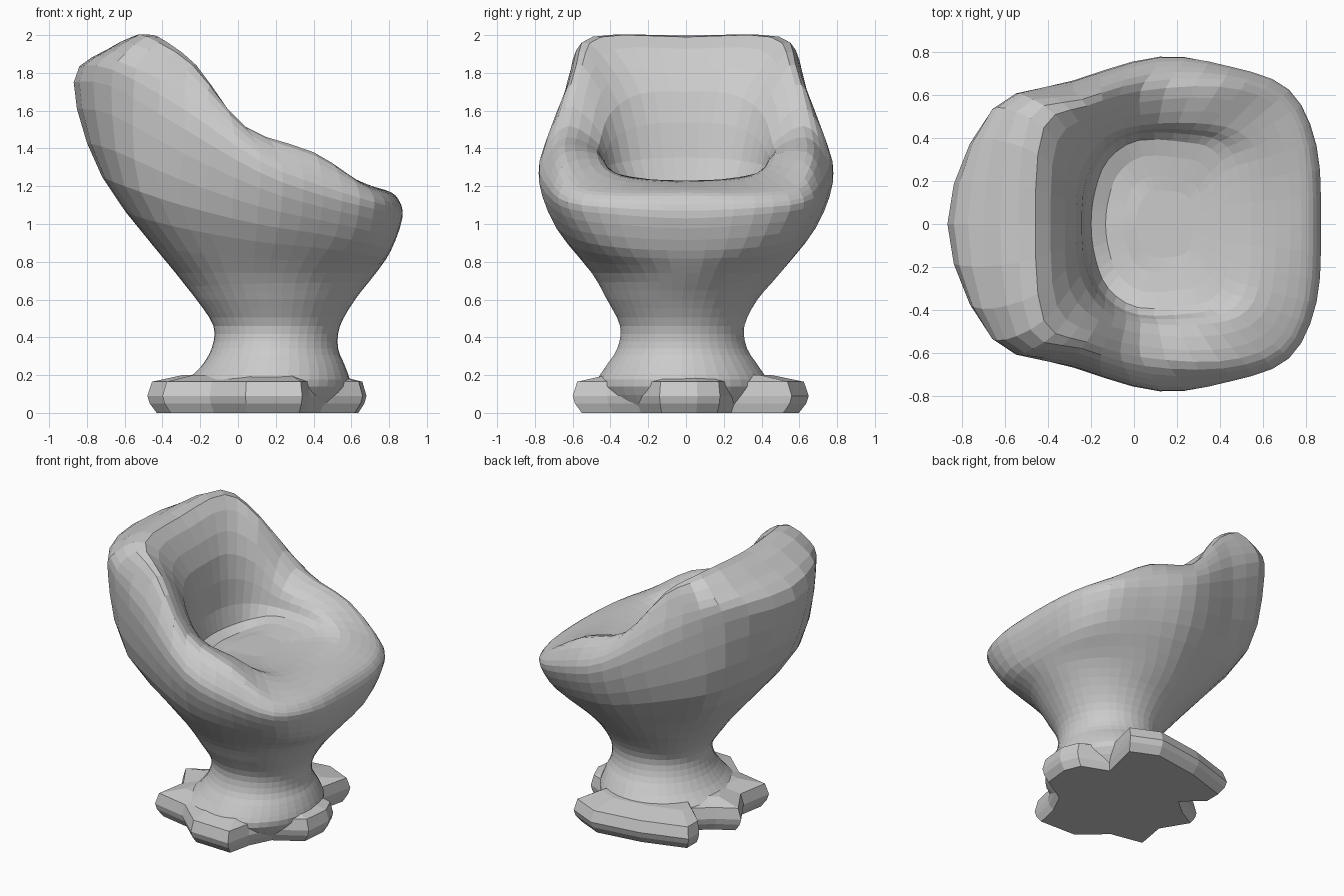
import bpy, bmesh, math
from mathutils import Vector

if "Cube" in bpy.data.objects:
    bpy.data.objects.remove(bpy.data.objects["Cube"])


def make_object(name, rings):
    """Skin a stack of closed rings and cap both ends, flat shaded."""
    bm = bmesh.new()
    rows = [[bm.verts.new(p) for p in ring] for ring in rings]
    n = len(rows[0])
    for a, b in zip(rows, rows[1:]):
        for i in range(n):
            j = (i + 1) % n
            bm.faces.new((a[i], a[j], b[j], b[i]))
    bm.faces.new(rows[0][::-1])
    bm.faces.new(rows[-1])
    bmesh.ops.recalc_face_normals(bm, faces=bm.faces[:])
    me = bpy.data.meshes.new(name)
    bm.to_mesh(me)
    bm.free()
    ob = bpy.data.objects.new(name, me)
    bpy.context.collection.objects.link(ob)
    return ob


def catmull(p0, p1, p2, p3, t):
    return 0.5 * (2 * p1 + (p2 - p0) * t + (2 * p0 - 5 * p1 + 4 * p2 - p3) * t * t
                  + (3 * p1 - p0 - 3 * p2 + p3) * t ** 3)


def smooth(pts, steps, closed):
    """Spline through the points."""
    n = len(pts)
    get = (lambda i: pts[i % n]) if closed else (lambda i: pts[max(0, min(n - 1, i))])
    out = [catmull(get(i - 1), get(i), get(i + 1), get(i + 2), k / steps)
           for i in range(n if closed else n - 1) for k in range(steps)]
    return out if closed else out + [pts[-1]]


def mirrored(half):
    """Complete a half loop (front centre to back centre) across y."""
    half = [Vector(p) for p in half]
    return half + [Vector((p.x, -p.y, p.z)) for p in half[-2:0:-1]]


def oval(z, x0, x1, ry, cy=-0.02):
    """Stem section; the stem sits slightly towards the front side."""
    cx, rx = (x0 + x1) / 2, (x1 - x0) / 2
    loop = mirrored([(cx + rx * math.cos(i * math.pi / 7),
                      ry * math.sin(i * math.pi / 7), z) for i in range(8)])
    return [p + Vector((0, cy, 0)) for p in loop]


# Chair shell: flared stem, outer bowl, rim, inner wall and seat in one skin
loops = [
    oval(0.01, -0.24, 0.50, 0.38),
    oval(0.14, -0.29, 0.59, 0.46),
    oval(0.24, -0.20, 0.57, 0.41),
    oval(0.34, -0.14, 0.53, 0.345),
    oval(0.46, -0.13, 0.54, 0.33),
    oval(0.60, -0.22, 0.62, 0.40),
    oval(0.74, -0.33, 0.73, 0.50, 0),
]
lower_bowl = [(.81, 0, .86), (.79, .30, .87), (.67, .52, .90), (.42, .64, .95),
              (.10, .69, 1.0), (-.30, .58, 1.1), (-.60, .44, 1.2), (-.72, 0, 1.25)]
widest = [(.87, 0, 1.03), (.85, .36, 1.05), (.72, .62, 1.08), (.45, .73, 1.15),
          (.12, .78, 1.27), (-.28, .67, 1.5), (-.67, .52, 1.73), (-.87, 0, 1.75)]
shoulder = [(.85, 0, 1.13), (.83, .36, 1.13), (.71, .61, 1.16), (.44, .71, 1.28),
            (.10, .73, 1.42), (-.28, .62, 1.76), (-.60, .54, 1.9), (-.70, 0, 1.92)]
crest = [(.78, 0, 1.18), (.76, .35, 1.18), (.65, .56, 1.22), (.40, .64, 1.38),
         (.03, .62, 1.52), (-.22, .55, 1.84), (-.42, .45, 1.99), (-.46, 0, 1.99)]
inner_wall = [(.60, 0, 1.22), (.58, .30, 1.24), (.49, .43, 1.29), (.29, .47, 1.37),
              (.03, .46, 1.42), (-.14, .40, 1.59), (-.25, .24, 1.69), (-.27, 0, 1.70)]
seat = [(.45, 0, 1.23), (.43, .25, 1.24), (.36, .35, 1.26), (.25, .38, 1.27),
        (.02, .39, 1.26), (-.12, .30, 1.23), (-.18, .16, 1.22), (-.20, 0, 1.22)]
seat_middle = [(p[0] * .4 + .09, p[1] * .4, 1.23) for p in seat]
loops += [mirrored(h) for h in (lower_bowl, widest, shoulder, crest,
                                inner_wall, seat, seat_middle)]
rings = [smooth(loop, 3, True) for loop in loops]
columns = [smooth([r[i] for r in rings], 3, False) for i in range(len(rings[0]))]
make_object("chair_shell", list(zip(*columns)))

# Foot plate: irregular lobed outline, chamfered, sloping up into the stem
outline = [(.66, -.14), (.68, .06), (.63, .18), (.43, .26), (.50, .56), (.30, .65),
           (-.05, .60), (-.37, .50), (-.37, .38), (-.22, .24), (-.34, .14),
           (-.48, .06), (-.36, -.14), (-.40, -.37), (-.15, -.42), (.04, -.59),
           (.34, -.60), (.38, -.42), (.46, -.26)]
make_object("foot_plate", [
    [(.14 + (x - .14) * s, y * s, z) for x, y in outline]
    for z, s in ((0, .92), (.05, .98), (.09, 1), (.165, .96), (.20, .70))])
